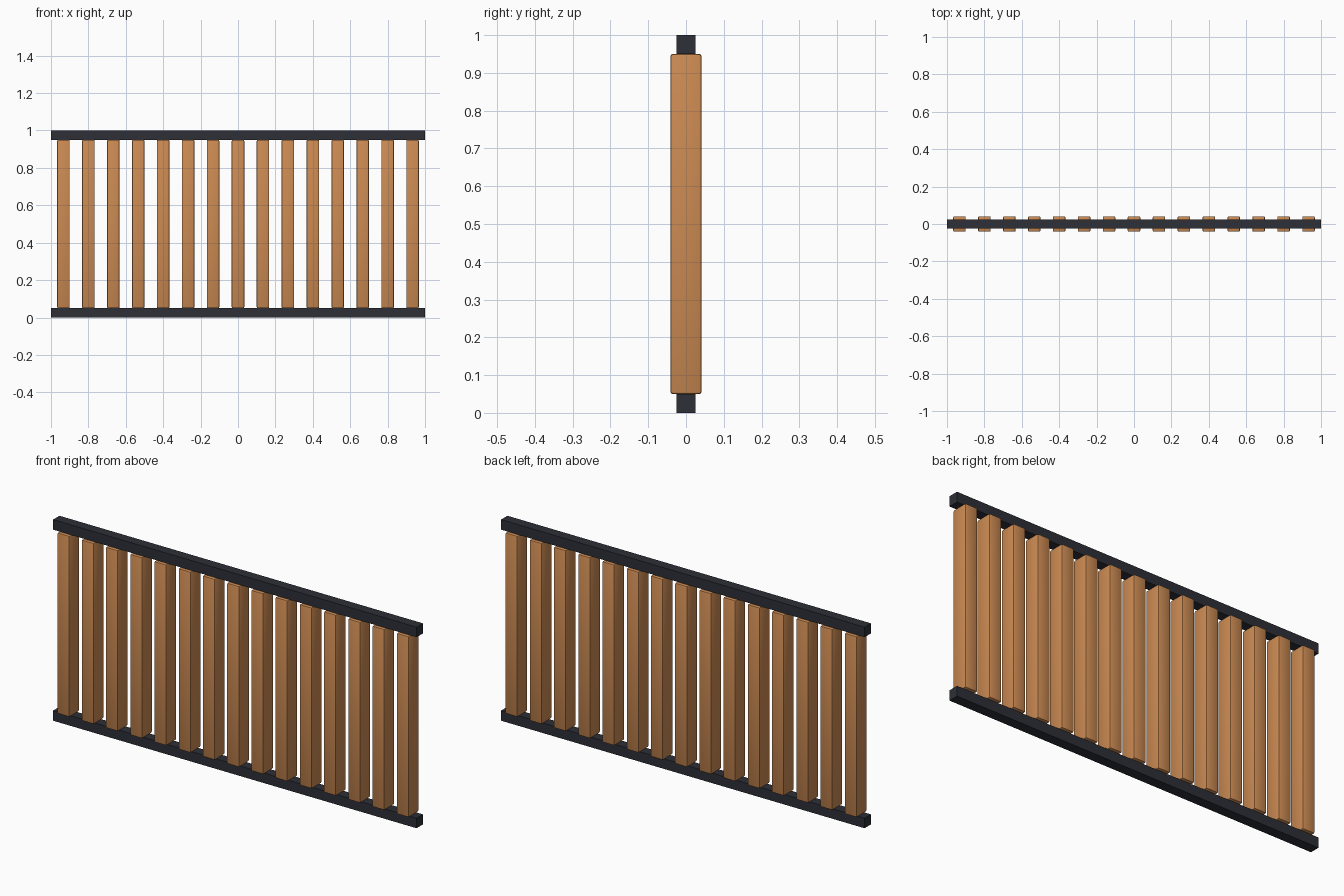
import bpy

if "Cube" in bpy.data.objects:
    bpy.data.objects.remove(bpy.data.objects["Cube"])


def material(name, color):
    m = bpy.data.materials.new(name)
    m.diffuse_color = (*color, 1.0)
    m.use_nodes = True
    m.node_tree.nodes["Principled BSDF"].inputs["Base Color"].default_value = m.diffuse_color
    return m


WOOD = material("warm wood", (0.60, 0.255, 0.085))
METAL = material("dark metal", (0.027, 0.029, 0.038))


def box(name, center, size, mat, bevel=0.0):
    bpy.ops.mesh.primitive_cube_add(size=1, location=center)
    ob = bpy.context.object
    ob.name = name
    ob.scale = size
    bpy.ops.object.transform_apply(location=False, rotation=False, scale=True)
    ob.data.materials.append(mat)
    if bevel:
        b = ob.modifiers.new("rounded edges", 'BEVEL')
        b.width = bevel
        b.segments = 2
        bpy.ops.object.modifier_apply(modifier=b.name)
        bpy.ops.object.shade_smooth_by_angle()
    return ob


# Top and bottom rails
box("bottom_rail", (0, 0, 0.025), (2, 0.05, 0.05), METAL)
box("top_rail", (0, 0, 0.975), (2, 0.05, 0.05), METAL)

# Fifteen evenly spaced upright slats with softened edges
COUNT = 15
PITCH = 2 / COUNT
for i in range(COUNT):
    x = (i - (COUNT - 1) / 2) * PITCH
    box(f"slat_{i + 1}", (x, 0, 0.5), (0.067, 0.082, 0.9), WOOD, 0.006)
